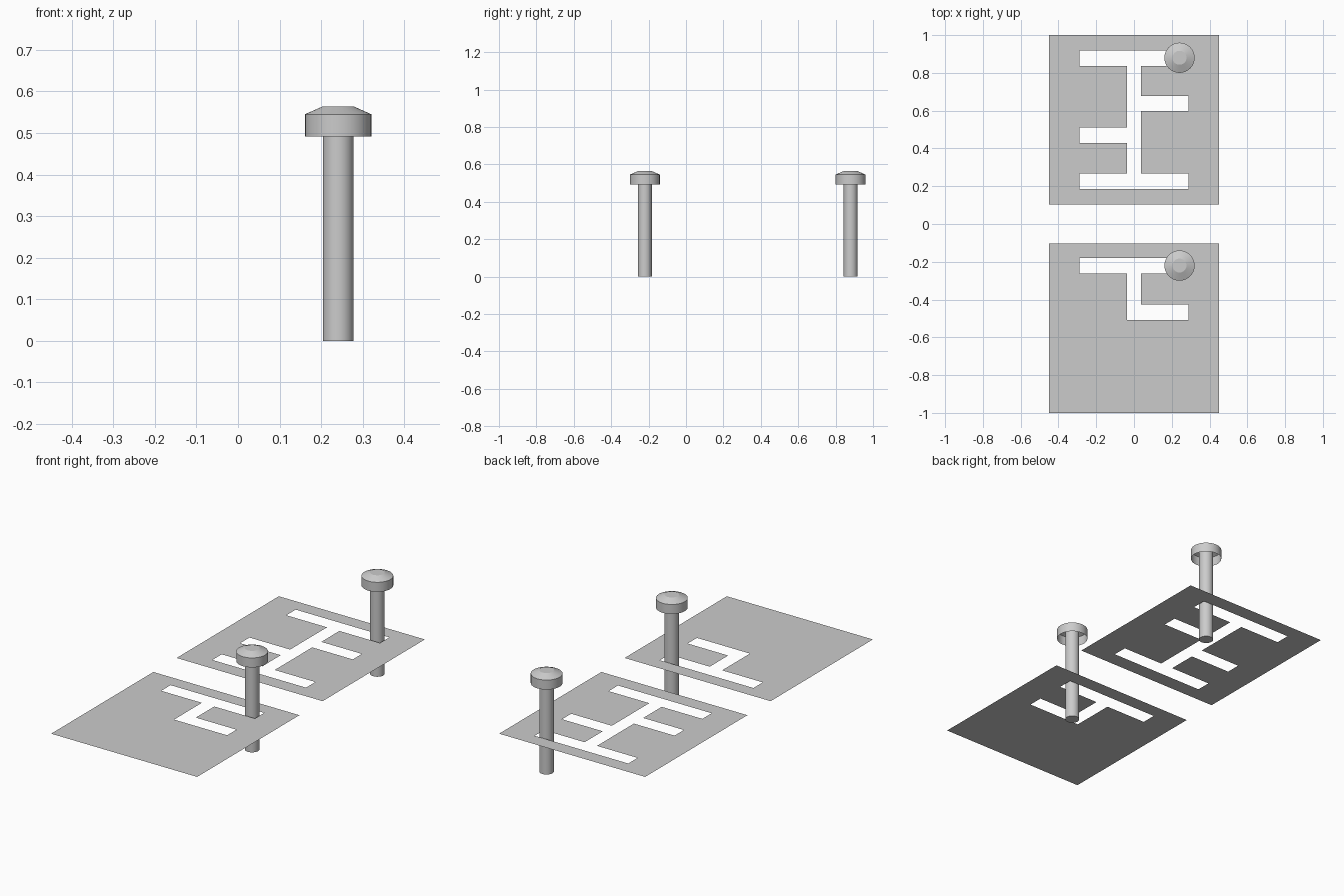
import bpy, bmesh, math

if "Cube" in bpy.data.objects:
    bpy.data.objects.remove(bpy.data.objects["Cube"])

PLATE_Z = 0.2
W, B, S = 0.449, 0.288, 0.038   # plate half width, slot half length, stem half width


def add_object(name, bm):
    mesh = bpy.data.meshes.new(name)
    bm.to_mesh(mesh)
    bm.free()
    obj = bpy.data.objects.new(name, mesh)
    bpy.context.collection.objects.link(obj)
    return obj


def slotted_plate(name, y0, y1, slots):
    """Thin sheet made of quads, leaving the slot rectangles open."""
    xs = sorted({-W, W} | {v for s in slots for v in s[:2]})
    ys = sorted({y0, y1} | {v for s in slots for v in s[2:]})
    bm = bmesh.new()
    grid = [[bm.verts.new((x, y, PLATE_Z)) for y in ys] for x in xs]
    for i in range(len(xs) - 1):
        for j in range(len(ys) - 1):
            cx, cy = (xs[i] + xs[i + 1]) / 2, (ys[j] + ys[j + 1]) / 2
            if not any(a < cx < b and c < cy < d for a, b, c, d in slots):
                bm.faces.new((grid[i][j], grid[i + 1][j],
                              grid[i + 1][j + 1], grid[i][j + 1]))
    bmesh.ops.delete(bm, geom=[v for v in bm.verts if not v.link_faces], context='VERTS')
    return add_object(name, bm)


def turned(name, profile, x, y, cap_start, cap_end, n=32):
    """Round part from (radius, z) rings, listed bottom to top."""
    bm = bmesh.new()
    rings = [[bm.verts.new((r * math.cos(2 * math.pi * k / n),
                            r * math.sin(2 * math.pi * k / n), z))
              for k in range(n)] for r, z in profile]
    for lo, hi in zip(rings, rings[1:]):
        for k in range(n):
            m = (k + 1) % n
            bm.faces.new((lo[k], lo[m], hi[m], hi[k]))
    if cap_start:
        bm.faces.new(rings[0][::-1])
    if cap_end:
        bm.faces.new(rings[-1])
    obj = add_object(name, bm)
    obj.location = (x, y, 0)
    bpy.context.view_layer.objects.active = obj
    obj.select_set(True)
    bpy.ops.object.shade_smooth_by_angle(angle=math.radians(20))
    obj.select_set(False)
    return obj


# Rear plate: stem with end bars and two side branches
slotted_plate("rear_gate_plate", 0.102, 1.0, [
    (-B, B, 0.836, 0.918),
    (-S, S, 0.268, 0.836),
    (S, B, 0.597, 0.677),
    (-B, -S, 0.430, 0.512),
    (-B, B, 0.186, 0.268)])

# Front plate: top bar, short stem and one side branch
slotted_plate("front_gate_plate", -1.0, -0.102, [
    (-B, B, -0.263, -0.181),
    (-S, S, -0.507, -0.263),
    (S, B, -0.507, -0.425)])

# Levers: closed shaft under a knob that is open below
for side, y in (("rear", 0.88), ("front", -0.22)):
    turned(side + "_lever_shaft", [(0.037, 0), (0.037, 0.55)], 0.241, y, True, False)
    turned(side + "_lever_knob", [(0.08, 0.492), (0.08, 0.545), (0.037, 0.564)],
           0.241, y, False, True)
